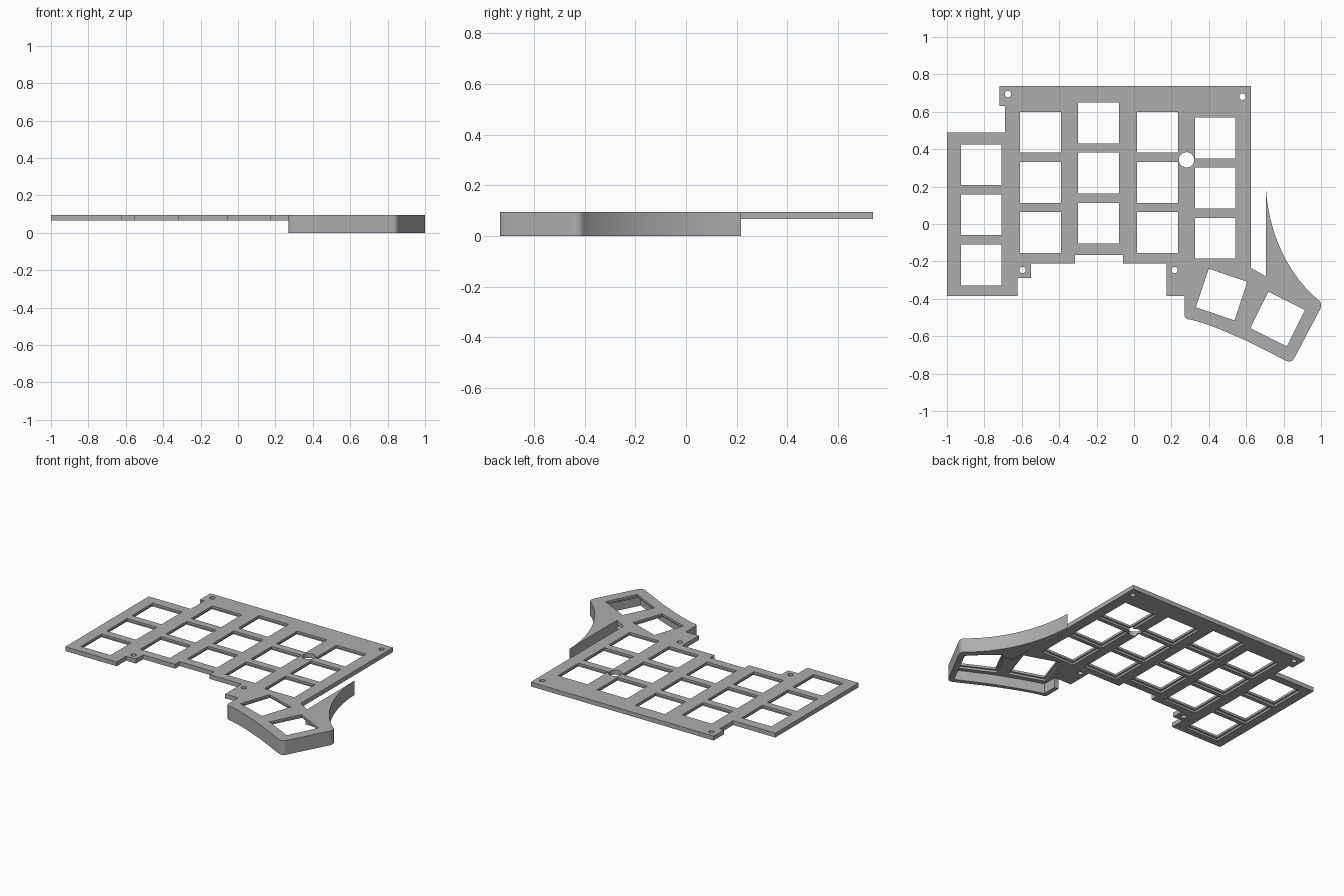
import bpy, bmesh, math
from mathutils import Vector, Matrix
from mathutils.geometry import interpolate_bezier

if "Cube" in bpy.data.objects:
    bpy.data.objects.remove(bpy.data.objects["Cube"])

TOP, PLATE_BOTTOM, LEDGE = 0.095, 0.066, 0.08


def bez(*pts, n=16):
    return [tuple(p) for p in interpolate_bezier(*[Vector(p) for p in pts], n)]


def prisms(name, loops, z0, z1):
    """One object made of vertical prisms, one per 2D loop."""
    bm = bmesh.new()
    for loop in loops:
        face = bm.faces.new([bm.verts.new((x, y, z0)) for x, y in loop])
        ext = bmesh.ops.extrude_face_region(bm, geom=[face])
        verts = [v for v in ext["geom"] if isinstance(v, bmesh.types.BMVert)]
        bmesh.ops.translate(bm, verts=verts, vec=(0, 0, z1 - z0))
    bmesh.ops.recalc_face_normals(bm, faces=bm.faces)
    me = bpy.data.meshes.new(name)
    bm.to_mesh(me)
    bm.free()
    ob = bpy.data.objects.new(name, me)
    bpy.context.collection.objects.link(ob)
    return ob


def square(x, y, deg, size):
    rot, h = Matrix.Rotation(math.radians(deg), 2), size / 2
    return [tuple(Vector((x, y)) + rot @ Vector((sx * h, sy * h)))
            for sx, sy in ((-1, -1), (1, -1), (1, 1), (-1, 1))]


def circle(x, y, r, n=32):
    return [(x + r * math.cos(2 * math.pi * i / n), y + r * math.sin(2 * math.pi * i / n))
            for i in range(n)]


# Outline: stepped key plate, thumb cluster and its swept tail
outline = [(-1, -0.385), (-1, 0.49), (-0.69, 0.49), (-0.69, 0.63), (-0.72, 0.63),
           (-0.72, 0.738), (0.625, 0.738), (0.625, -0.235), (0.705, -0.28)]
outline += bez((0.705, 0.217), (0.71, -0.03), (0.82, -0.27), (0.985, -0.405), n=24)
outline += bez((0.993, -0.412), (1.004, -0.428), (1.0, -0.445), (0.993, -0.46), n=7)
outline += bez((0.858, -0.715), (0.85, -0.735), (0.83, -0.742), (0.805, -0.727), n=8)
outline += bez((0.61, -0.628), (0.50, -0.58), (0.40, -0.535), (0.31, -0.513), n=12)
outline += bez((0.30, -0.511), (0.28, -0.51), (0.27, -0.50), (0.27, -0.485), n=7)
outline += [(0.27, -0.385), (0.175, -0.385), (0.175, -0.212), (-0.06, -0.212),
            (-0.06, -0.165), (-0.315, -0.165), (-0.315, -0.212), (-0.55, -0.212),
            (-0.55, -0.288), (-0.623, -0.288), (-0.623, -0.385)]
case = prisms("keyboard_case", [outline], 0, TOP)

# Space under the plate, continuing into the hollow thumb cluster
hollow = [(-1.1, -0.387), (0.30, -0.387), (0.30, -0.483), (0.43, -0.525), (0.61, -0.597),
          (0.825, -0.702), (0.96, -0.445), (0.88, -0.365), (0.80, -0.297),
          (0.703, -0.297), (0.703, -0.2), (0.66, -0.1), (0.66, 0.9), (-1.1, 0.9)]

# Key positions: five columns of three, plus two turned thumb keys
columns = [(-0.817, 0.317), (-0.5, 0.49), (-0.19, 0.54), (0.125, 0.49), (0.435, 0.46)]
keys = [(x, y - 0.268 * row, 0) for x, y in columns for row in range(3)]
keys += [(0.468, -0.377, -18.5), (0.768, -0.508, -26.5)]
screws = [(-0.674, 0.695), (0.58, 0.68), (-0.596, -0.246), (0.217, -0.246)]

openings = [square(x, y, a, 0.218) for x, y, a in keys]
openings += [circle(x, y, 0.017) for x, y in screws] + [circle(0.281, 0.343, 0.041)]
pockets = [square(x, y, a, 0.242) for x, y, a in keys]

cutters = [prisms("hollow_cutter", [hollow], -0.1, PLATE_BOTTOM),
           prisms("pocket_cutter", pockets, -0.1, LEDGE),
           prisms("opening_cutter", openings, -0.1, 0.2)]
for c in cutters:
    c.hide_render = True
    mod = case.modifiers.new(c.name, 'BOOLEAN')
    mod.operation, mod.solver, mod.object = 'DIFFERENCE', 'EXACT', c

bpy.context.view_layer.objects.active = case
case.select_set(True)
for mod in list(case.modifiers):
    bpy.ops.object.modifier_apply(modifier=mod.name)
for c in cutters:
    bpy.data.objects.remove(c)

# Plain grey plastic
grey = bpy.data.materials.new("grey_plastic")
grey.diffuse_color = (0.42, 0.42, 0.42, 1)
grey.use_nodes = True
grey.node_tree.nodes["Principled BSDF"].inputs["Base Color"].default_value = grey.diffuse_color
case.data.materials.clear()
case.data.materials.append(grey)
bpy.ops.object.shade_smooth_by_angle(angle=math.radians(30))
